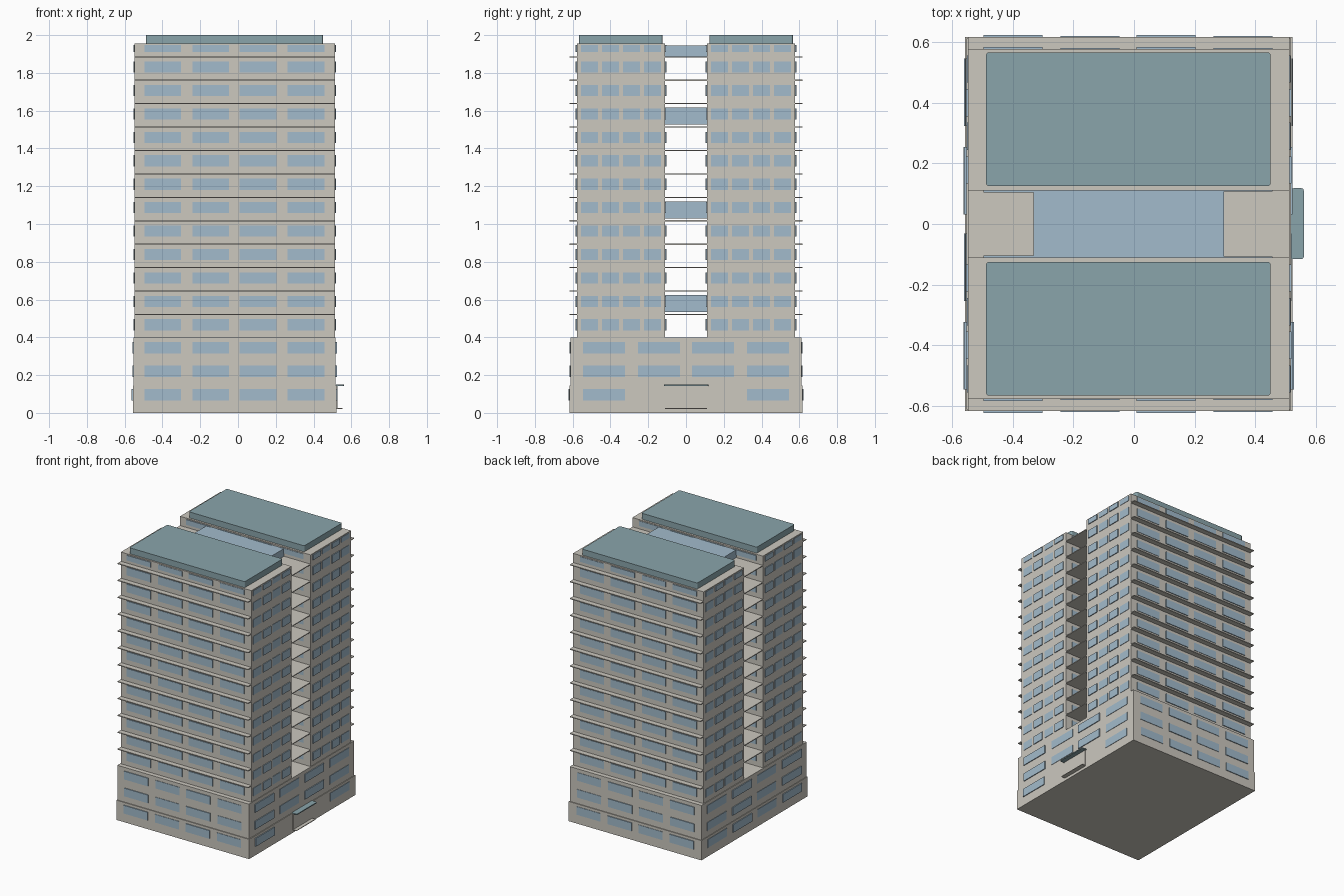
import bpy
import bmesh
from mathutils import Vector

if "Cube" in bpy.data.objects:
    bpy.data.objects.remove(bpy.data.objects["Cube"])


def srgb(*rgb):
    return tuple(((c / 255 + 0.055) / 1.055) ** 2.4 for c in rgb) + (1.0,)


def material(name, color):
    mat = bpy.data.materials.new(name)
    mat.use_nodes = True
    mat.diffuse_color = color
    mat.node_tree.nodes["Principled BSDF"].inputs["Base Color"].default_value = color
    return mat


WALL = material("warm grey concrete", srgb(204, 200, 191))
GLASS = material("pale blue glass", srgb(162, 187, 204))
ROOF = material("teal roofing", srgb(138, 165, 171))


def add_box(bm, x, y, z):
    """Add a box given its (low, high) range on each axis."""
    verts = bmesh.ops.create_cube(bm, size=1)["verts"]
    for v in verts:
        v.co = Vector([r[0] if c < 0 else r[1] for c, r in zip(v.co, (x, y, z))])
    return verts


def finish(bm, name, mat):
    mesh = bpy.data.meshes.new(name)
    bm.to_mesh(mesh)
    bm.free()
    mesh.materials.append(mat)
    obj = bpy.data.objects.new(name, mesh)
    bpy.context.collection.objects.link(obj)
    return obj


def box(name, mat, x, y, z, corner=0):
    bm = bmesh.new()
    add_box(bm, x, y, z)
    if corner:
        upright = [e for e in bm.edges if abs(e.verts[0].co.z - e.verts[1].co.z) > 0.001]
        bmesh.ops.bevel(bm, geom=upright, offset=corner, segments=3, affect='EDGES', profile=0.5)
    return finish(bm, name, mat)


def mirrored(r, side):
    return tuple(sorted((r[0] * side, r[1] * side)))


# Storey layout
PITCH = 0.124
GROUND_TOP, PODIUM_TOP, TOWER_TOP = 0.145, 0.4, 1.956
ground_x, podium_x, tower_x = (-0.557, 0.522), (-0.553, 0.517), (-0.548, 0.513)
ground_y, podium_y, tower_y = 0.617, 0.611, 0.578
gap = 0.11
floor_z = [PODIUM_TOP + PITCH * i for i in range(13)]

# Podium
box("ground_floor", WALL, ground_x, (-ground_y, ground_y), (0, GROUND_TOP))
box("podium", WALL, podium_x, (-podium_y, podium_y), (GROUND_TOP, PODIUM_TOP))

# Twin towers and their roofs
for label, side in (("front", -1), ("back", 1)):
    box(label + "_tower", WALL, tower_x, mirrored((gap, tower_y), side), (PODIUM_TOP, TOWER_TOP))
    box(label + "_roof", ROOF, (-0.488, 0.451), mirrored((0.125, 0.566), side),
        (TOWER_TOP, 2.0), corner=0.01)

# Floor slabs form the ledges and the landings between the towers
bm = bmesh.new()
for z in floor_z[1:]:
    add_box(bm, tower_x, (-0.616, 0.616), (z - 0.006, z))
finish(bm, "floor_slabs", WALL)

# Glazed bridges
bm = bmesh.new()
for level in (1, 5, 9):
    z = floor_z[level]
    add_box(bm, (-0.332, 0.297), (-gap, gap), (z + 0.01, z + 0.1))
add_box(bm, (-0.332, 0.297), (-gap, gap), (floor_z[12], 1.945))
finish(bm, "glass_bridges", GLASS)

# Window positions along each facade
long_bays = [(s, s + 0.195) for s in (-0.496, -0.242, 0.008, 0.262)]
podium_bays = [(-0.546, -0.323), (-0.254, -0.032), (0.032, 0.254), (0.323, 0.546)]
tower_bays = [mirrored((s, s + 0.09), side) for side in (-1, 1)
              for s in (0.133, 0.244, 0.355, 0.466)]


def window_row(bm, axis, plane, outward, bays, z):
    """Thin glass plates on a wall; every other one stands a little prouder."""
    for i, bay in enumerate(bays):
        depth = 0.006 if i % 2 == 0 else 0.003
        across = tuple(sorted((plane - outward * 0.003, plane + outward * depth)))
        if axis == 'x':
            add_box(bm, across, bay, z)
        else:
            add_box(bm, bay, across, z)


# Podium windows
bm = bmesh.new()
for level in range(3):
    z = (0.066 + PITCH * level, 0.126 + PITCH * level)
    xr, yr = (ground_x, ground_y) if level == 0 else (podium_x, podium_y)
    for side in (-1, 1):
        window_row(bm, 'y', side * yr, side, long_bays, z)
    window_row(bm, 'x', xr[0], -1, podium_bays, z)
    entrance_side = podium_bays if level else podium_bays[::3]
    window_row(bm, 'x', xr[1], 1, entrance_side, z)
finish(bm, "podium_windows", GLASS)

# Tower windows on the outer, end and courtyard walls
bm = bmesh.new()
for level, base in enumerate(floor_z):
    z = (base + 0.037, base + 0.096)
    if level == 12:
        z = (base + 0.022, base + 0.06)
    for side in (-1, 1):
        window_row(bm, 'y', side * tower_y, side, long_bays, z)
        window_row(bm, 'y', side * gap, -side, long_bays, z)
    window_row(bm, 'x', tower_x[0], -1, tower_bays, z)
    window_row(bm, 'x', tower_x[1], 1, tower_bays, z)
finish(bm, "tower_windows", GLASS)

# Entrance
box("entrance_door", WALL, (0.518, 0.527), (-gap, gap), (0.022, 0.142))
box("entrance_step", WALL, (0.518, 0.553), (-gap, gap), (0.02, 0.025))
box("entrance_canopy", ROOF, (0.518, 0.56), (-0.116, 0.118), (0.142, 0.149), corner=0.008)
